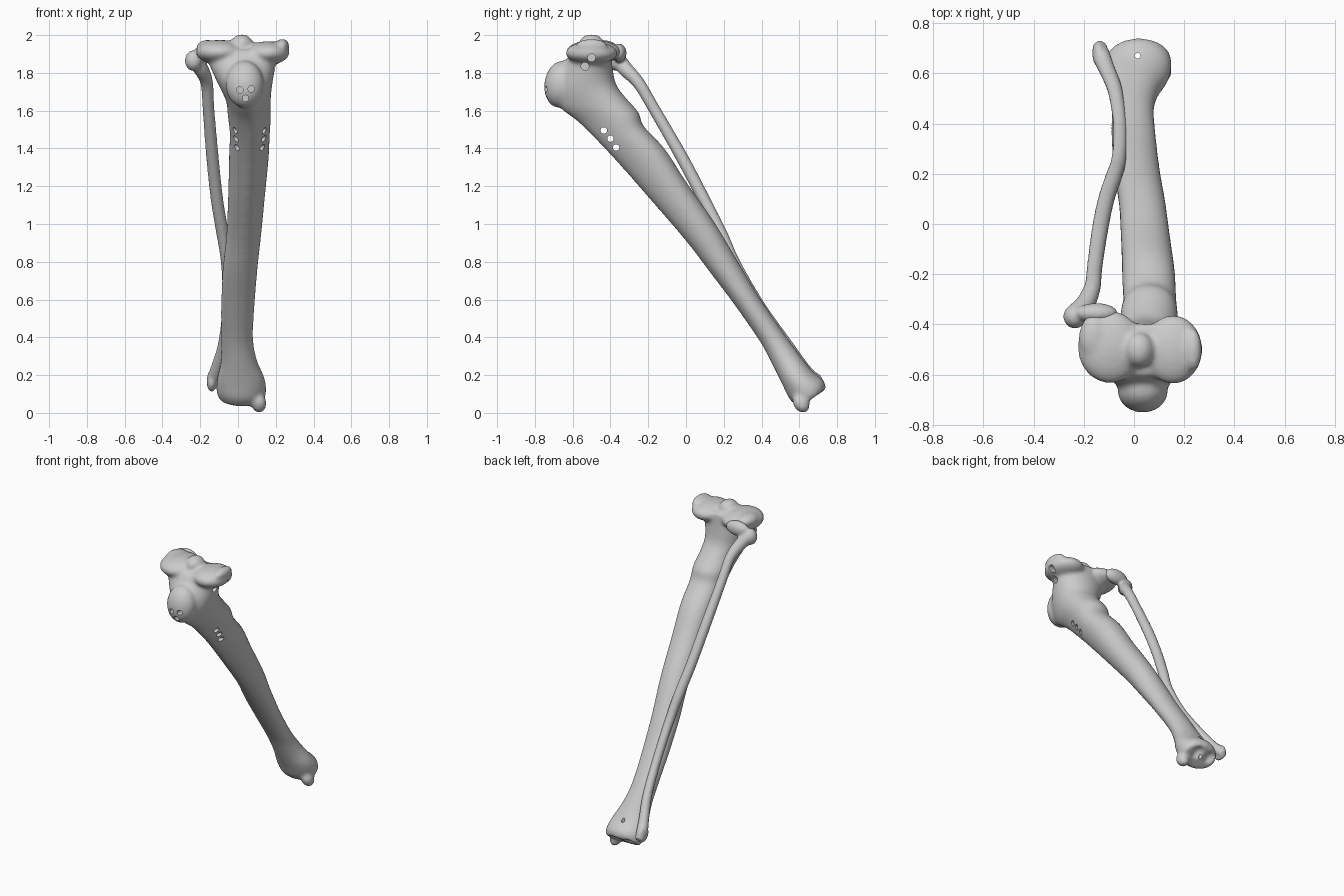
import bpy, bmesh, math
from mathutils import Vector, Matrix

if "Cube" in bpy.data.objects:
    bpy.data.objects.remove(bpy.data.objects["Cube"])


def catmull(rows, steps=4):
    """Smoothly resample a list of equal-length tuples."""
    v = [Vector(r) for r in rows]
    out = []
    for i in range(len(v) - 1):
        a, b, c, d = v[max(i - 1, 0)], v[i], v[i + 1], v[min(i + 2, len(v) - 1)]
        for s in range(steps):
            t = s / steps
            out.append(0.5 * (2 * b + (c - a) * t + (2 * a - 5 * b + 4 * c - d) * t * t
                              + (3 * b - a - 3 * c + d) * t ** 3))
    return out + [v[-1]]


def skin(bm, rings):
    """Bridge rings of points into a closed tube."""
    vs = [[bm.verts.new(p) for p in ring] for ring in rings]
    n = len(vs[0])
    for a, b in zip(vs, vs[1:]):
        for i in range(n):
            bm.faces.new((a[i], a[(i + 1) % n], b[(i + 1) % n], b[i]))
    bm.faces.new(vs[0][::-1])
    bm.faces.new(vs[-1])


def blob(bm, centre, radii, tilt=0):
    m = (Matrix.Translation(centre) @ Matrix.Rotation(math.radians(tilt), 4, 'X')
         @ Matrix.Diagonal((*radii, 1)))
    bmesh.ops.create_icosphere(bm, subdivisions=4, radius=1, matrix=m)


def drill(bm, start, end, r):
    a, b = Vector(start), Vector(end)
    m = Matrix.Translation((a + b) / 2) @ (b - a).to_track_quat('Z', 'Y').to_matrix().to_4x4()
    bmesh.ops.create_cone(bm, cap_ends=True, segments=20, radius1=r, radius2=r,
                          depth=(b - a).length, matrix=m)


def to_object(bm, name):
    bmesh.ops.recalc_face_normals(bm, faces=bm.faces)
    me = bpy.data.meshes.new(name)
    bm.to_mesh(me)
    bm.free()
    ob = bpy.data.objects.new(name, me)
    bpy.context.collection.objects.link(ob)
    return ob


def apply(ob, kind, **props):
    bpy.ops.object.select_all(action='DESELECT')
    bpy.context.view_layer.objects.active = ob
    ob.select_set(True)
    mod = ob.modifiers.new(kind, kind)
    for k, val in props.items():
        setattr(mod, k, val)
    bpy.ops.object.modifier_apply(modifier=mod.name)


def fuse(ob, voxel, rounds):
    apply(ob, 'REMESH', mode='VOXEL', voxel_size=voxel)
    apply(ob, 'SMOOTH', factor=0.5, iterations=rounds)


def cut(ob, bm):
    cutter = to_object(bm, "cutter")
    cutter.hide_render = True
    apply(ob, 'BOOLEAN', operation='DIFFERENCE', solver='EXACT', object=cutter)
    bpy.data.objects.remove(cutter)


# Shin bone: front point (y, z), back point (y, z), left x, right x, back-heaviness
sections = [
    (-.60, 1.92, -.40, 1.94, -.16, .22, 0),
    (-.65, 1.84, -.39, 1.84, -.15, .20, 0),
    (-.70, 1.72, -.37, 1.74, -.10, .18, .1),
    (-.67, 1.62, -.32, 1.67, -.06, .17, .25),
    (-.57, 1.54, -.25, 1.59, -.05, .17, .3),
    (-.45, 1.42, -.225, 1.52, -.04, .165, .3),
    (-.33, 1.29, -.11, 1.395, -.045, .16, .25),
    (-.19, 1.13, .00, 1.225, -.05, .145, .2),
    (.00, .91, .15, 1.01, -.06, .125, .1),
    (.13, .74, .27, .81, -.08, .105, 0),
    (.256, .573, .39, .61, -.09, .09, 0),
    (.39, .38, .52, .42, -.09, .08, 0),
    (.46, .25, .60, .31, -.09, .10, 0),
    (.51, .15, .67, .22, -.11, .14, 0),
    (.55, .07, .73, .17, -.115, .15, 0),
    (.60, .03, .74, .125, -.10, .14, 0),
]
rings = []
for yf, zf, yb, zb, xl, xr, k in catmull(sections):
    ring = []
    for i in range(32):
        a = math.tau * i / 32
        u = -math.cos(a)
        x = (xl + xr) / 2 + (xr - xl) / 2 * math.sin(a) * (1 + k * u)
        p = Vector((yf, zf)).lerp(Vector((yb, zb)), (u + 1) / 2)
        ring.append((x, p.x, p.y))
    rings.append(ring)
bm = bmesh.new()
skin(bm, rings)
blob(bm, (.155, -.50, 1.905), (.118, .138, .062))     # inner condyle
blob(bm, (.235, -.50, 1.945), (.036, .085, .036))     # inner rim
blob(bm, (-.095, -.49, 1.91), (.13, .145, .065))      # outer condyle
blob(bm, (-.16, -.45, 1.935), (.06, .09, .04))        # outer rim
blob(bm, (.02, -.50, 1.95), (.06, .07, .055))         # central spine
blob(bm, (.035, -.665, 1.74), (.10, .085, .125), -8)  # front tuberosity
blob(bm, (.112, .61, .05), (.04, .042, .055), 35)     # inner ankle knob
shin = to_object(bm, "shin_bone")
fuse(shin, 0.009, 10)

# Hollows of the ankle joint and the notch behind the knee
bm = bmesh.new()
for x in (-.045, .055):
    blob(bm, (x, .705, .065), (.046, .055, .055))
blob(bm, (.025, -.335, 1.93), (.045, .055, .14))
cut(shin, bm)
fuse(shin, 0.009, 5)

# Screw holes
bm = bmesh.new()
for x, z in ((.01, 1.71), (.07, 1.715), (.04, 1.665)):
    drill(bm, (x, -.80, z), (x, -.60, z), .017)
for y, z in ((-.435, 1.495), (-.40, 1.452), (-.37, 1.405)):
    drill(bm, (-.2, y, z), (.3, y, z), .017)
for y, z in ((-.50, 1.88), (-.535, 1.835)):
    drill(bm, (.08, y, z), (.4, y, z), .021)
drill(bm, (.015, .67, -.1), (.015, .67, .4), .011)
cut(shin, bm)

# Thin outer bone: x, y, z, radius along its path
path = [
    (-.235, -.36, 1.87, .042), (-.195, -.32, 1.82, .04), (-.165, -.25, 1.745, .033),
    (-.157, -.175, 1.62, .031), (-.135, -.02, 1.35, .033), (-.11, .10, 1.12, .033),
    (-.08, .19, .94, .033), (-.06, .26, .79, .03), (-.055, .39, .57, .028),
    (-.075, .53, .37, .03), (-.11, .62, .24, .033), (-.13, .67, .18, .036),
    (-.138, .715, .14, .026),
]
pts = catmull(path)
rings = []
for i, p in enumerate(pts):
    d = (pts[min(i + 1, len(pts) - 1)].xyz - pts[max(i - 1, 0)].xyz).normalized()
    side = (Vector((1, 0, 0)) - d * d.x).normalized()
    up = d.cross(side)
    rings.append([p.xyz + p.w * (side * math.cos(math.tau * j / 20) + up * math.sin(math.tau * j / 20))
                  for j in range(20)])
bm = bmesh.new()
skin(bm, rings)
blob(bm, (-.235, -.368, 1.865), (.046, .048, .055))   # head knob
blob(bm, (-.15, -.355, 1.905), (.085, .04, .05))      # bridge to the knee
blob(bm, (-.14, .675, .165), (.025, .05, .055), 30)   # outer ankle knob
thin = to_object(bm, "outer_bone")
fuse(thin, 0.008, 5)

for ob in (shin, thin):
    bpy.ops.object.select_all(action='DESELECT')
    bpy.context.view_layer.objects.active = ob
    ob.select_set(True)
    bpy.ops.object.shade_smooth_by_angle(angle=math.radians(40))
